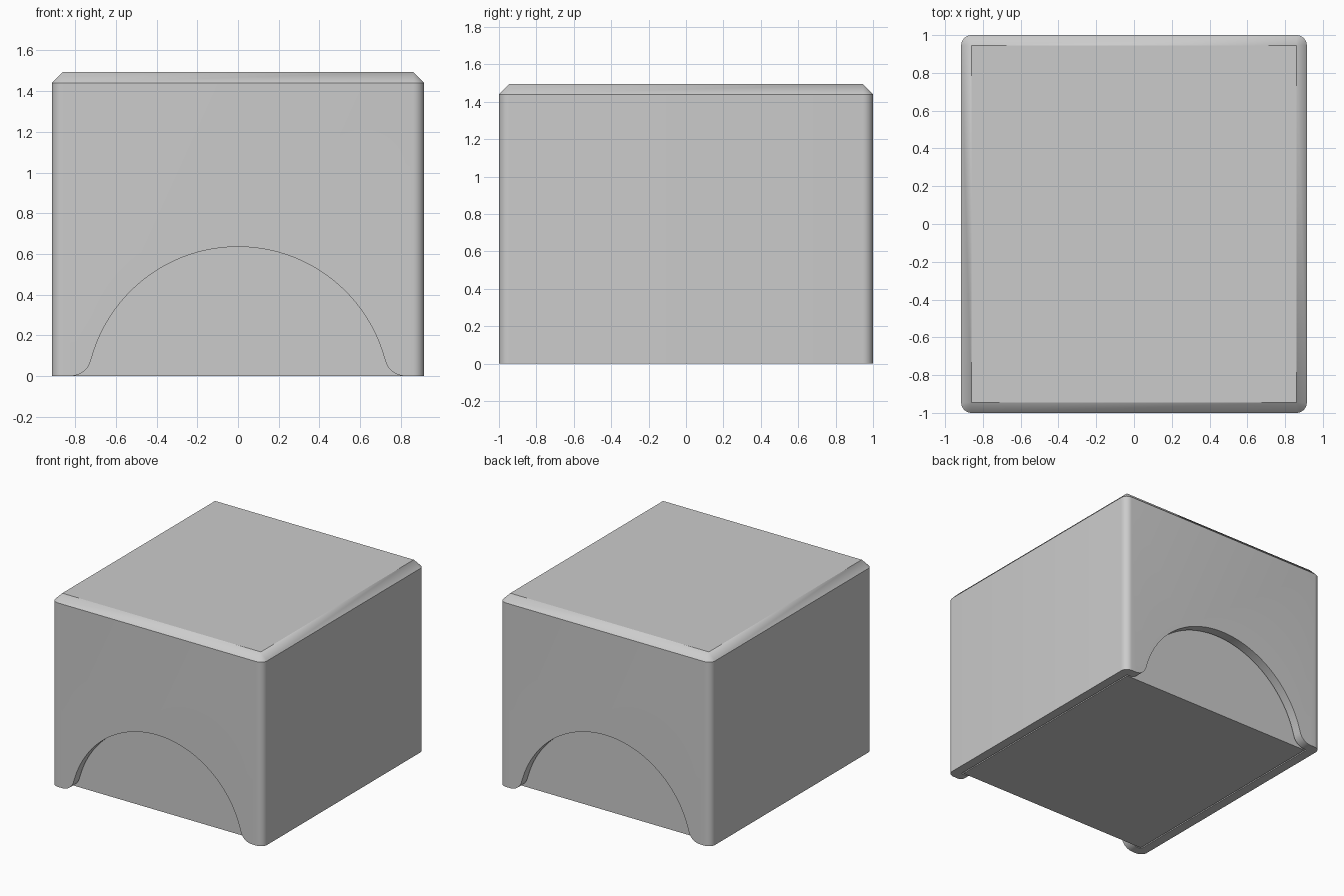
import bpy
import bmesh
from math import cos, sin, pi, atan2, sqrt

cube = bpy.data.objects.get("Cube")
if cube:
    bpy.data.objects.remove(cube, do_unlink=True)

HALF_X, HALF_Y = 0.915, 1.0
HEIGHT, CHAMFER = 1.495, 0.055
WALL, GAP = 0.072, 0.01

grey = bpy.data.materials.new("light_grey")
grey.use_nodes = True
colour = (0.6, 0.6, 0.6, 1)
grey.diffuse_color = colour
grey.node_tree.nodes["Principled BSDF"].inputs["Base Color"].default_value = colour


def make_object(name, bm):
    bmesh.ops.recalc_face_normals(bm, faces=bm.faces)
    mesh = bpy.data.meshes.new(name)
    bm.to_mesh(mesh)
    bm.free()
    obj = bpy.data.objects.new(name, mesh)
    bpy.context.collection.objects.link(obj)
    mesh.materials.append(grey)
    return obj


def box(name, hx, hy, z0, z1):
    bm = bmesh.new()
    bmesh.ops.create_cube(bm, size=1)
    for v in bm.verts:
        v.co = (v.co.x * 2 * hx, v.co.y * 2 * hy, z0 if v.co.z < 0 else z1)
    return make_object(name, bm)


def cut(target, cutter):
    cutter.hide_render = True
    cutter.hide_viewport = True
    mod = target.modifiers.new(cutter.name, 'BOOLEAN')
    mod.operation = 'DIFFERENCE'
    mod.solver = 'EXACT'
    mod.object = cutter


def apply_cuts(target, cutters):
    for c in cutters:
        cut(target, c)
    bpy.context.view_layer.update()
    graph = bpy.context.evaluated_depsgraph_get()
    result = bpy.data.meshes.new_from_object(target.evaluated_get(graph))
    target.modifiers.clear()
    target.data = result
    for c in cutters:
        bpy.data.objects.remove(c, do_unlink=True)


# Outer cover: rounded upright corners that taper to a sharp chamfered top
STEPS = 8
bm = bmesh.new()
corners = [(1, 1), (-1, 1), (-1, -1), (1, -1)]
rings = []
for z in (0, HEIGHT - CHAMFER):
    ring = []
    for i, (sx, sy) in enumerate(corners):
        for k in range(STEPS + 1):
            a = (i + k / STEPS) * pi / 2
            ring.append(bm.verts.new((sx * (HALF_X - CHAMFER) + CHAMFER * cos(a),
                                      sy * (HALF_Y - CHAMFER) + CHAMFER * sin(a), z)))
    rings.append(ring)
low, high = rings
top = [bm.verts.new((sx * (HALF_X - CHAMFER), sy * (HALF_Y - CHAMFER), HEIGHT))
       for sx, sy in corners]
bm.faces.new(low)
bm.faces.new(top)
count = len(low)
for i in range(count):
    j = (i + 1) % count
    bm.faces.new((low[i], low[j], high[j], high[i]))
    a, b = top[i // (STEPS + 1)], top[j // (STEPS + 1)]
    bm.faces.new((high[i], high[j], a) if a == b else (high[i], high[j], b, a))
cover = make_object("outer_cover", bm)

# Hollow inside of the cover
cavity = box("cavity_cutter", HALF_X - WALL, HALF_Y - WALL, -0.1, HEIGHT - WALL)

# Arched openings front and back, with flared rounded feet
ARCH_R, ARCH_Z, FOOT_R, FOOT_X = 0.747, -0.112, 0.099, 0.82
lean = atan2(FOOT_R - ARCH_Z, FOOT_X)
half = [(FOOT_X, -0.1)]
for k in range(9):
    a = -pi / 2 - k / 8 * (pi / 2 - lean)
    half.append((FOOT_X + FOOT_R * cos(a), FOOT_R + FOOT_R * sin(a)))
for k in range(1, 25):
    a = lean + k / 24 * (pi / 2 - lean)
    half.append((ARCH_R * cos(a), ARCH_Z + ARCH_R * sin(a)))
outline = half + [(-x, z) for x, z in reversed(half[:-1])]
bm = bmesh.new()
face = bm.faces.new([bm.verts.new((x, -1.2, z)) for x, z in outline])
swept = bmesh.ops.extrude_face_region(bm, geom=[face])
bmesh.ops.translate(bm, vec=(0, 2.4, 0),
                    verts=[g for g in swept["geom"] if isinstance(g, bmesh.types.BMVert)])
arch = make_object("arch_cutter", bm)

apply_cuts(cover, [cavity, arch])

# Inner block seen through the arches, flush with the base
inset = WALL + GAP
block = box("inner_block", HALF_X - inset, HALF_Y - inset, 0, HEIGHT - inset)

# Smooth the rounded surfaces, keep the chamfer and rims crisp
bpy.ops.object.select_all(action='DESELECT')
cover.select_set(True)
bpy.context.view_layer.objects.active = cover
bpy.ops.object.shade_smooth_by_angle(angle=pi / 6)
